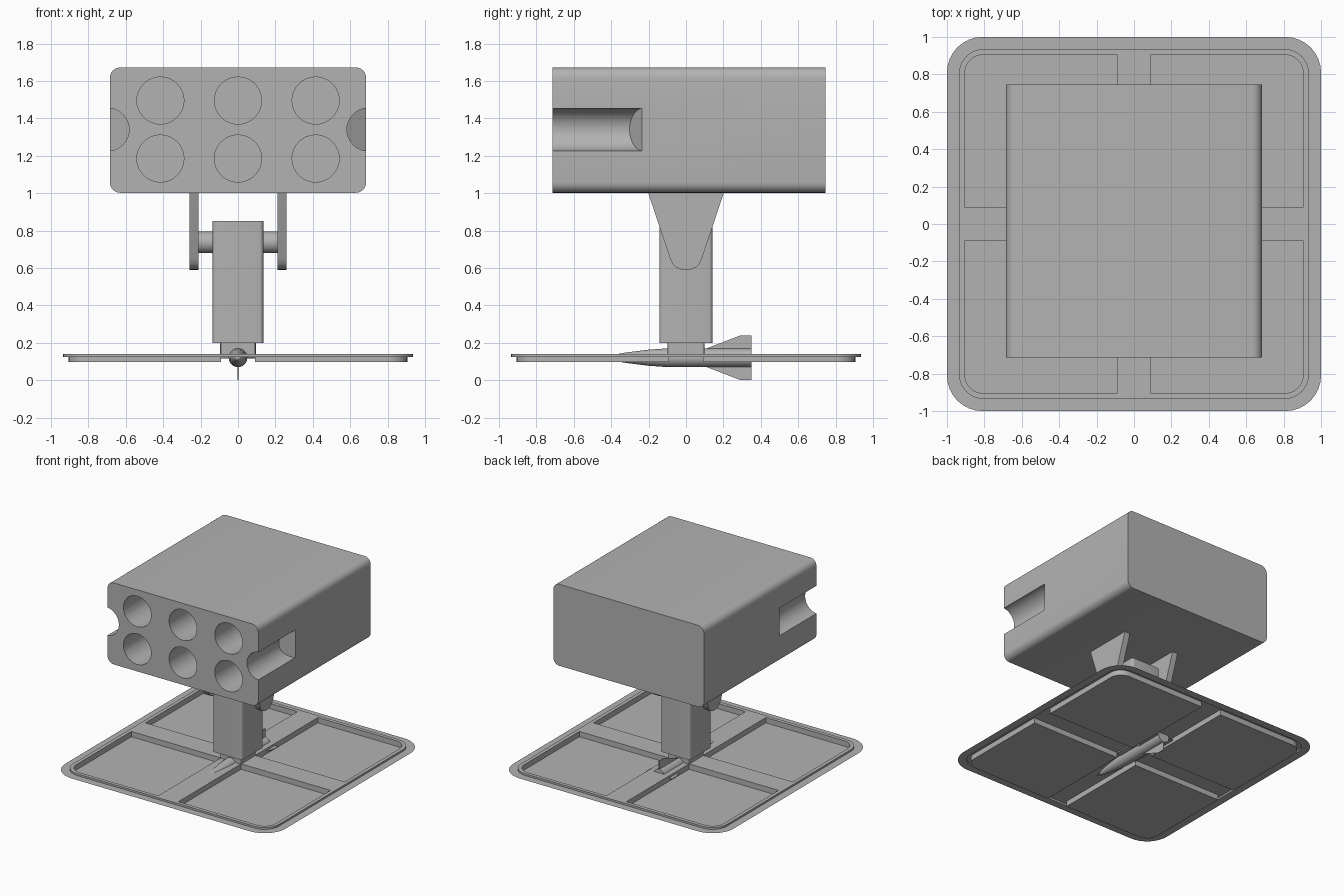
import bpy, bmesh, math
from mathutils import Vector, Matrix

cube = bpy.data.objects.get("Cube")
if cube:
    bpy.data.objects.remove(cube, do_unlink=True)

GREY = (0.45, 0.45, 0.45, 1)
mat = bpy.data.materials.new("plain grey")
mat.use_nodes = True
mat.diffuse_color = GREY
mat.node_tree.nodes["Principled BSDF"].inputs["Base Color"].default_value = GREY


def finish(name, bm, closed=True):
    if closed:
        bmesh.ops.recalc_face_normals(bm, faces=bm.faces)
    mesh = bpy.data.meshes.new(name)
    bm.to_mesh(mesh)
    bm.free()
    mesh.materials.append(mat)
    ob = bpy.data.objects.new(name, mesh)
    bpy.context.collection.objects.link(ob)
    return ob


def activate(ob):
    bpy.ops.object.select_all(action="DESELECT")
    ob.select_set(True)
    bpy.context.view_layer.objects.active = ob


def smooth(ob):
    activate(ob)
    bpy.ops.object.shade_smooth_by_angle(angle=math.radians(35))


def arc(cx, cy, r, start, end, steps):
    angles = [math.radians(start + (end - start) * i / steps) for i in range(steps + 1)]
    return [(cx + r * math.cos(a), cy + r * math.sin(a)) for a in angles]


def rounded_rect(w, h, r, cy=0, steps=6):
    """Outline of half-width w and half-height h."""
    pts = []
    for i, (sx, sy) in enumerate([(1, 1), (-1, 1), (-1, -1), (1, -1)]):
        pts += arc(sx * (w - r), cy + sy * (h - r), r, i * 90, i * 90 + 90, steps)
    return pts


def prism(name, outline, axis, lo, hi):
    """Extrude a 2D outline along an axis."""
    place = {"x": lambda p, t: (t, p[0], p[1]),
             "y": lambda p, t: (p[0], t, p[1]),
             "z": lambda p, t: (p[0], p[1], t)}[axis]
    bm = bmesh.new()
    a = [bm.verts.new(place(p, lo)) for p in outline]
    b = [bm.verts.new(place(p, hi)) for p in outline]
    bm.faces.new(a)
    bm.faces.new(b)
    for i in range(len(a)):
        j = (i + 1) % len(a)
        bm.faces.new((a[i], a[j], b[j], b[i]))
    return finish(name, bm)


def circle(cx, cy, r, steps=32):
    return arc(cx, cy, r, 0, 360, steps)[:-1]


def cut(target, cutter):
    cutter.hide_render = True
    mod = target.modifiers.new("cut", "BOOLEAN")
    mod.operation, mod.solver, mod.object = "DIFFERENCE", "EXACT", cutter
    activate(target)
    bpy.ops.object.modifier_apply(modifier=mod.name)
    bpy.data.objects.remove(cutter, do_unlink=True)


# Stamped base sheet: one quarter with flange, rim, cross channel and pocket
def quarter(inner, outer, r):
    corner = arc(outer - r, outer - r, r, 0, 90, 8)
    return [(inner, inner), (outer, inner)] + corner + [(inner, outer)]


bm = bmesh.new()


def loop(pts, z):
    return [bm.verts.new((x, y, z)) for x, y in pts]


def strip(a, b, closed):
    for i in range(len(a) if closed else len(a) - 1):
        j = (i + 1) % len(a)
        bm.faces.new((a[i], a[j], b[j], b[i]))


flange = loop(quarter(0, 1, 0.19)[1:], 0.125)
foot = loop(quarter(0, 0.935, 0.13)[1:], 0.125)
rim = loop(quarter(0, 0.935, 0.13), 0.14)
lip = loop(quarter(0.092, 0.905, 0.1), 0.14)
floor = loop(quarter(0.092, 0.905, 0.1), 0.096)
strip(flange, foot, False)
strip(foot, rim[1:], False)
strip(rim, lip, True)
strip(lip, floor, True)
bm.faces.new(floor)
base = finish("base_plate", bm, closed=False)
mirror = base.modifiers.new("mirror", "MIRROR")
mirror.use_axis = (True, True, False)
activate(base)
bpy.ops.object.modifier_apply(modifier=mirror.name)
smooth(base)

# Launcher box with six tubes
BACK, FRONT, HALF = 0.745, -0.715, 0.685
box = prism("launcher_box", rounded_rect(HALF, 0.335, 0.055, 1.337), "y", FRONT, BACK)
for x in (-0.415, 0, 0.415):
    for z in (1.185, 1.495):
        cut(box, prism("tube_cutter", circle(x, z, 0.126), "y", FRONT - 0.1, 0.1))

# Side grooves with a slanted rear end
for side in (-1, 1):
    groove = prism("groove_cutter", circle(side * 0.697, 1.34, 0.115), "y", FRONT - 0.1, -0.235)
    for v in groove.data.vertices:
        if v.co.y > FRONT:
            v.co.y -= 0.65 * (HALF - abs(v.co.x))
    cut(box, groove)
smooth(box)

# Tapered brackets under the box
half = [(0.205, 1.01), (0.085, 0.65), (0.072, 0.622), (0.052, 0.603), (0.028, 0.593)]
outline = half + [(0, 0.59)] + [(-y, z) for y, z in reversed(half)]
for side, label in ((1, "left"), (-1, "right")):
    lo, hi = sorted((side * 0.21, side * 0.26))
    smooth(prism(label + "_bracket", outline, "x", lo, hi))

# Pivot pin, post and neck
smooth(prism("pivot_pin", circle(0, 0.737, 0.058), "x", -0.215, 0.215))
smooth(prism("post", rounded_rect(0.135, 0.142, 0.02, 0, 4), "z", 0.2, 0.85))
prism("neck", rounded_rect(0.095, 0.098, 0.01, 0, 2), "z", 0.13, 0.2)

# Missile body: revolved profile along y
AXIS_Z = 0.12
bm = bmesh.new()
profile = [(-0.44, 0), (-0.37, 0.019), (-0.32, 0.028), (-0.2, 0.043), (-0.1, 0.05), (0.35, 0.05), (0.35, 0)]
verts = [bm.verts.new((r, y, AXIS_Z)) for y, r in profile]
edges = [bm.edges.new(pair) for pair in zip(verts, verts[1:])]
bmesh.ops.spin(bm, geom=verts + edges, cent=(0, 0, AXIS_Z), axis=(0, 1, 0),
               angle=2 * math.pi, steps=24, use_merge=True)
bmesh.ops.remove_doubles(bm, verts=bm.verts, dist=0.0005)
smooth(finish("missile_body", bm))

# Four swept tail fins
fin = [(0.08, 0.035), (0.1, 0.046), (0.29, 0.119), (0.35, 0.119), (0.35, 0.035)]
for i in range(4):
    ob = prism("tail_fin_%d" % (i + 1), fin, "x", -0.003, 0.003)
    ob.data.transform(Matrix.Translation(Vector((0, 0, AXIS_Z))) @ Matrix.Rotation(i * math.pi / 2, 4, "Y"))
